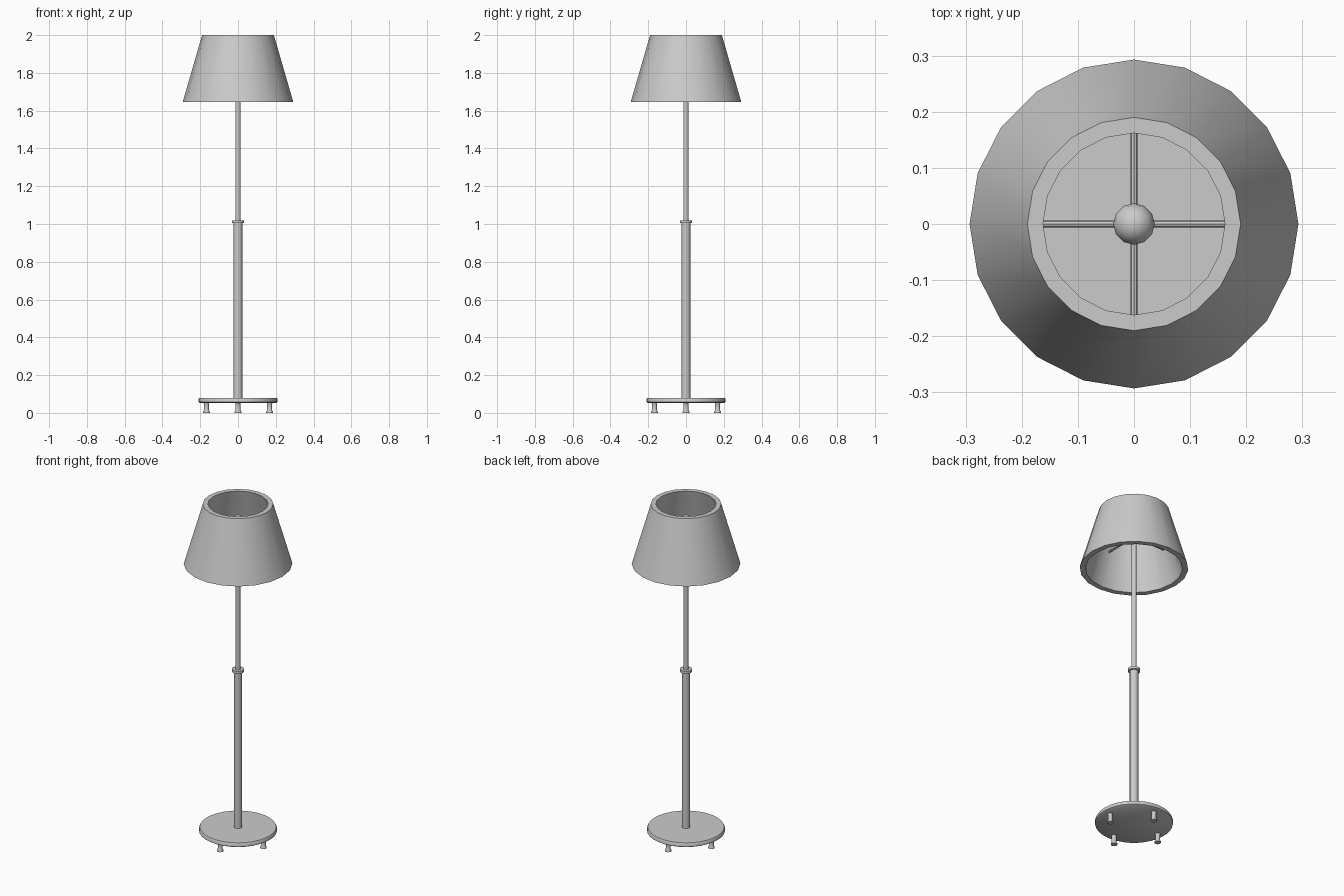
import bpy
import bmesh
import math
from mathutils import Matrix

if "Cube" in bpy.data.objects:
    bpy.data.objects.remove(bpy.data.objects["Cube"])


def finish(name, bm):
    bmesh.ops.recalc_face_normals(bm, faces=bm.faces[:])
    mesh = bpy.data.meshes.new(name)
    bm.to_mesh(mesh)
    bm.free()
    ob = bpy.data.objects.new(name, mesh)
    bpy.context.collection.objects.link(ob)
    bpy.ops.object.select_all(action='DESELECT')
    ob.select_set(True)
    bpy.context.view_layer.objects.active = ob
    bpy.ops.object.shade_smooth_by_angle(angle=math.radians(35))
    return ob


def lathe(name, profile, sides, centre=(0, 0), loop=False):
    """Revolve (radius, z) points; capped ends, or a closed ring if loop."""
    bm = bmesh.new()
    rings = []
    for r, z in profile:
        rings.append([bm.verts.new((centre[0] + r * math.cos(math.tau * i / sides),
                                    centre[1] + r * math.sin(math.tau * i / sides), z))
                      for i in range(sides)])
    pairs = list(zip(rings, rings[1:]))
    if loop:
        pairs.append((rings[-1], rings[0]))
    else:
        bm.faces.new(rings[0])
        bm.faces.new(rings[-1])
    for a, b in pairs:
        for i in range(sides):
            j = (i + 1) % sides
            bm.faces.new((a[i], a[j], b[j], b[i]))
    return finish(name, bm)


# Base plate with a softened edge
lathe("base_plate", [(0.202, 0.053), (0.21, 0.058), (0.21, 0.073), (0.206, 0.08)], 32)

# Four flared feet, one on each axis
for k, side in enumerate(("right", "back", "left", "front")):
    a = k * math.pi / 2
    lathe(side + "_foot", [(0.018, 0), (0.018, 0.006), (0.013, 0.014), (0.013, 0.046),
                           (0.016, 0.056)],
          12, (0.167 * math.cos(a), 0.167 * math.sin(a)))

# Telescoping stand
lathe("lower_pole", [(0.023, 0.075), (0.023, 1.006)], 16)
lathe("pole_collar", [(0.033, 1.004), (0.033, 1.019)], 16)
lathe("upper_pole", [(0.014, 1.0), (0.014, 1.88)], 12)

# Hollow tapered shade
lathe("lamp_shade", [(0.293, 1.645), (0.19, 2.0), (0.162, 2.0), (0.262, 1.645)], 20, loop=True)

# Crossed rods holding the shade
for name, angle in (("shade_rod_across", 0), ("shade_rod_deep", math.pi / 2)):
    bm = bmesh.new()
    bmesh.ops.create_cone(bm, cap_ends=True, segments=8, radius1=0.006, radius2=0.006, depth=0.436)
    bm.transform(Matrix.Translation((0, 0, 1.84)) @ Matrix.Rotation(angle, 4, 'Z')
                 @ Matrix.Rotation(math.pi / 2, 4, 'Y'))
    finish(name, bm)

# Round bulb at the top of the pole
bm = bmesh.new()
bmesh.ops.create_uvsphere(bm, u_segments=12, v_segments=8, radius=0.037)
bm.transform(Matrix.Translation((0, 0, 1.895)))
finish("bulb", bm)
